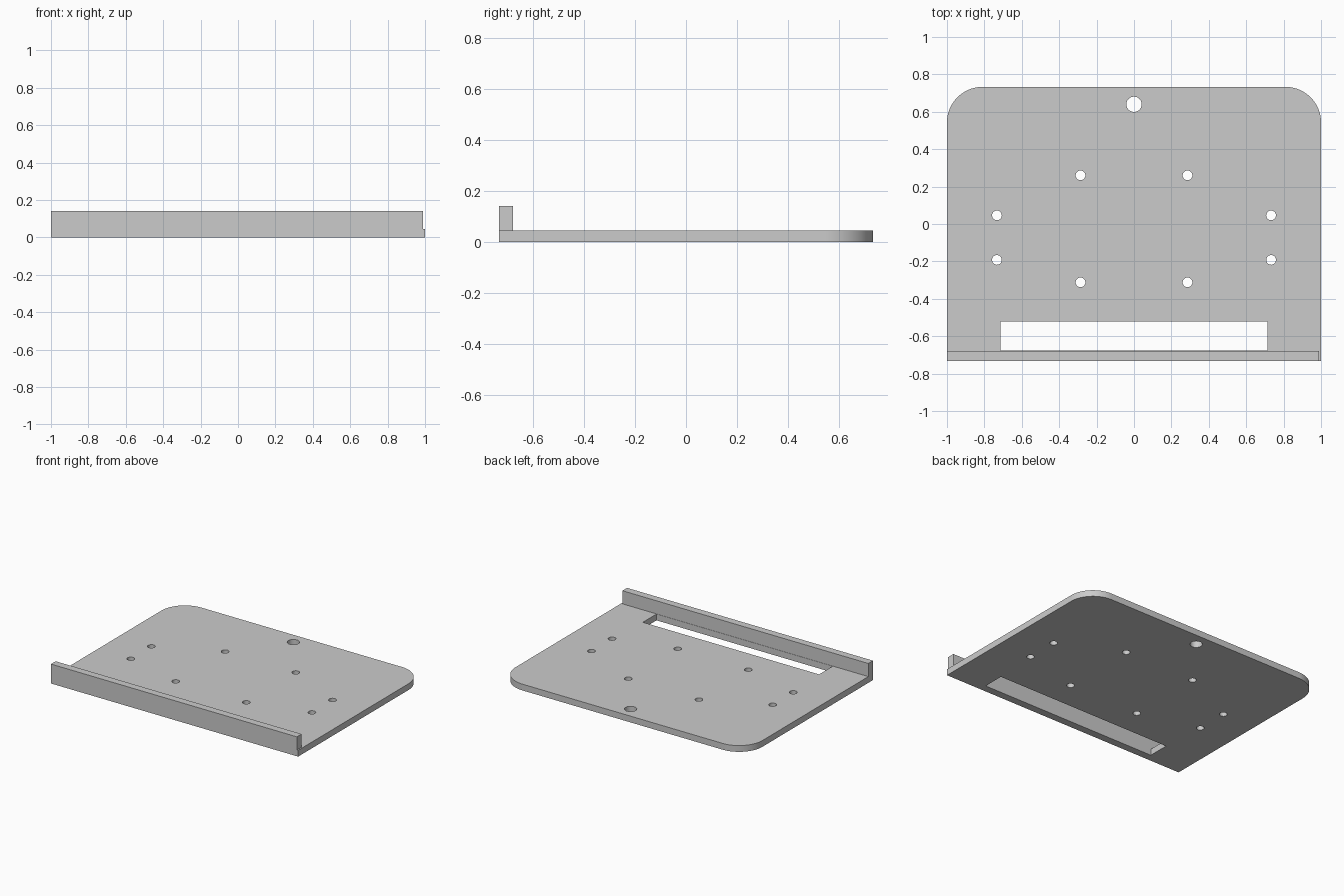
import bpy
import bmesh
from math import cos, sin, pi

if "Cube" in bpy.data.objects:
    bpy.data.objects.remove(bpy.data.objects["Cube"], do_unlink=True)

HALF_X, HALF_Y = 1.0, 0.733
THICK, LIP_TOP = 0.046, 0.142
CORNER = 0.19

grey = bpy.data.materials.new("plain grey")
grey.use_nodes = True
grey.diffuse_color = (0.6, 0.6, 0.6, 1)
grey.node_tree.nodes["Principled BSDF"].inputs["Base Color"].default_value = (0.6, 0.6, 0.6, 1)


def prism(name, outline, z0, z1):
    """Extrude a counter-clockwise outline from z0 to z1."""
    bm = bmesh.new()
    base = bm.faces.new([bm.verts.new((x, y, z0)) for x, y in outline])
    top = bmesh.ops.extrude_face_region(bm, geom=[base])["geom"]
    bmesh.ops.translate(bm, vec=(0, 0, z1 - z0),
                        verts=[g for g in top if isinstance(g, bmesh.types.BMVert)])
    bmesh.ops.recalc_face_normals(bm, faces=bm.faces)
    mesh = bpy.data.meshes.new(name)
    bm.to_mesh(mesh)
    bm.free()
    mesh.materials.append(grey)
    obj = bpy.data.objects.new(name, mesh)
    bpy.context.collection.objects.link(obj)
    return obj


def arc(cx, cy, r, start, end, steps):
    return [(cx + r * cos(start + (end - start) * i / steps),
             cy + r * sin(start + (end - start) * i / steps)) for i in range(steps + 1)]


def rect(x0, x1, y0, y1):
    return [(x0, y0), (x1, y0), (x1, y1), (x0, y1)]


def cut(target, outline):
    """Cut an outline straight through the target."""
    cutter = prism("cutter", outline, -0.1, 0.1)
    cutter.hide_render = True
    mod = target.modifiers.new("cut", "BOOLEAN")
    mod.operation, mod.solver, mod.object = "DIFFERENCE", "EXACT", cutter
    bpy.context.view_layer.objects.active = target
    bpy.ops.object.modifier_apply(modifier=mod.name)
    bpy.data.objects.remove(cutter, do_unlink=True)


# Base plate with two rounded rear corners
cx, cy = HALF_X - CORNER, HALF_Y - CORNER
outline = [(-HALF_X, -HALF_Y), (HALF_X, -HALF_Y)]
outline += arc(cx, cy, CORNER, 0, pi / 2, 24)
outline += arc(-cx, cy, CORNER, pi / 2, pi, 24)
plate = prism("base_plate", outline, 0, THICK)

# Long slot behind the lip
cut(plate, rect(-0.713, 0.713, -0.52, -0.677))

# Hanging hole and mirrored pairs of screw holes
holes = [(0, 0.64, 0.041)]
for x, y in [(0.286, 0.26), (0.733, 0.046), (0.733, -0.192), (0.286, -0.312)]:
    holes += [(side * x, y, 0.026) for side in (-1, 1)]
for x, y, r in holes:
    cut(plate, arc(x, y, r, 0, 2 * pi, 32)[:-1])

# Raised front lip, stopping just short of the left edge
lip = prism("front_lip", rect(-HALF_X, 0.99, -HALF_Y, -0.679), THICK, LIP_TOP)

# Smooth the rounded walls, keep hard edges
for obj in (plate, lip):
    bpy.ops.object.select_all(action="DESELECT")
    obj.select_set(True)
    bpy.context.view_layer.objects.active = obj
    bpy.ops.object.shade_smooth_by_angle()
